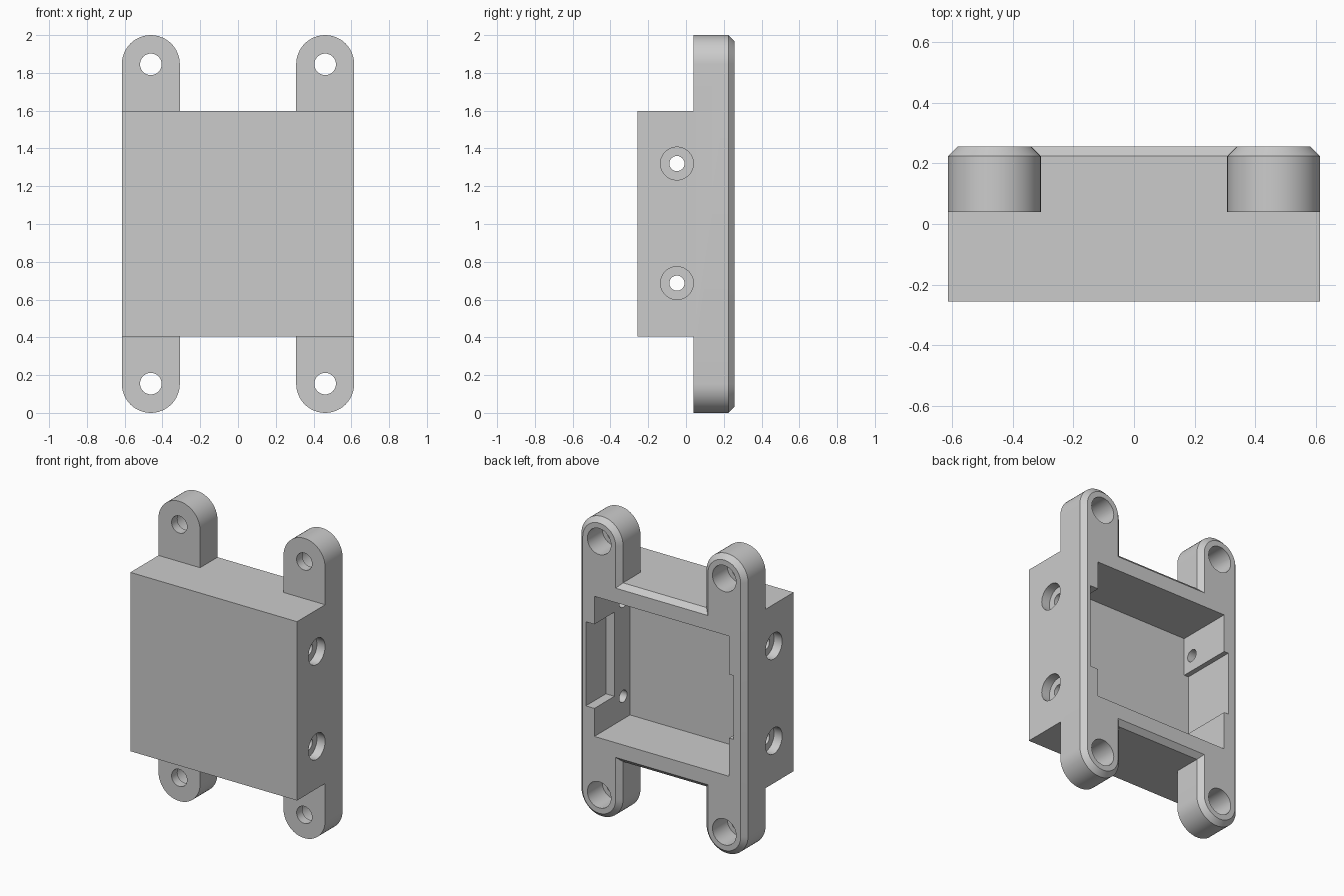
import bpy, bmesh
from math import pi, cos, sin

if "Cube" in bpy.data.objects:
    bpy.data.objects.remove(bpy.data.objects["Cube"])

W, R, FRONT, BACK, EAR_Y = 0.615, 0.1535, -0.256, 0.256, 0.04
BODY_LO, BODY_HI = 0.405, 1.598
CH = 0.032                     # rear chamfer
EAR_X = W - R                  # ear centre line


def finish(bm, name):
    bmesh.ops.recalc_face_normals(bm, faces=bm.faces)
    me = bpy.data.meshes.new(name)
    bm.to_mesh(me)
    bm.free()
    ob = bpy.data.objects.new(name, me)
    bpy.context.collection.objects.link(ob)
    return ob


def box(name, x0, x1, y0, y1, z0, z1):
    bm = bmesh.new()
    bmesh.ops.create_cube(bm, size=1)
    for v in bm.verts:
        v.co = ((x0, x1)[v.co.x > 0], (y0, y1)[v.co.y > 0], (z0, z1)[v.co.z > 0])
    return finish(bm, name)


def rod(name, axis, r, a, b, u, z):
    """Cylinder along x or y from a to b; u is the other horizontal coordinate."""
    bm = bmesh.new()
    n = 48
    rings = []
    for t in (a, b):
        ring = []
        for i in range(n):
            p, q = u + r * cos(2 * pi * i / n), z + r * sin(2 * pi * i / n)
            ring.append(bm.verts.new((t, p, q) if axis == 'x' else (p, t, q)))
        rings.append(ring)
        bm.faces.new(ring)
    for i in range(n):
        j = (i + 1) % n
        bm.faces.new((rings[0][i], rings[0][j], rings[1][j], rings[1][i]))
    return finish(bm, name)


def combine(target, tool, op):
    tool.hide_render = True
    m = target.modifiers.new(op, 'BOOLEAN')
    m.operation, m.solver, m.object = op, 'EXACT', tool
    bpy.context.view_layer.objects.active = target
    bpy.ops.object.modifier_apply(modifier=m.name)
    bpy.data.objects.remove(tool, do_unlink=True)


def outline(d):
    """H-shaped plate outline, inset by d, anticlockwise in x-z."""
    pts = []
    n = 24
    for cx, cz, start in ((EAR_X, 2 - R, 0), (-EAR_X, 2 - R, 0),
                          (-EAR_X, R, pi), (EAR_X, R, pi)):
        top = start == 0
        neck_z = BODY_HI - d if top else BODY_LO + d
        inner = (EAR_X - R + d) * (1 if cx > 0 else -1)
        arc = [(cx + (R - d) * cos(start + pi * i / n),
                cz + (R - d) * sin(start + pi * i / n)) for i in range(n + 1)]
        first = (cx > 0) == top          # neck corner follows or precedes arc
        pts += arc + [(inner, neck_z)] if first else [(inner, neck_z)] + arc
    return pts


# Mounting plate with four ears and a chamfered rear edge
bm = bmesh.new()
rings = [[bm.verts.new((x, y, z)) for x, z in outline(d)]
         for y, d in ((EAR_Y, 0), (BACK - CH, 0), (BACK, CH))]
for lo, hi in zip(rings, rings[1:]):
    for i in range(len(lo)):
        j = (i + 1) % len(lo)
        bm.faces.new((lo[i], lo[j], hi[j], hi[i]))
bm.faces.new(rings[0])
bm.faces.new(rings[-1])
housing = finish(bm, "housing")

# Box body in front of the plate
combine(housing, box("body", -W, W, FRONT, EAR_Y, BODY_LO, BODY_HI), 'UNION')

# Rear cavity with a notch in each side wall
for args in ((-0.497, 0.497, -0.12, 0.4, 0.535, 1.47),
             (0.4, 0.56, 0.045, 0.4, 0.722, 1.283),
             (-0.53, -0.4, -0.12, 0.4, 0.79, 1.215)):
    combine(housing, box("cavity_cutter", *args), 'DIFFERENCE')

# Counterbored screw holes in the ears
for s in (-1, 1):
    for z in (0.155, 1.845):
        combine(housing, rod("ear_hole", 'y', 0.057, -0.1, 0.4, s * EAR_X, z), 'DIFFERENCE')
        combine(housing, rod("ear_bore", 'y', 0.087, 0.1, 0.4, s * EAR_X, z), 'DIFFERENCE')

# Counterbored screw holes in the sides
for z in (0.687, 1.32):
    combine(housing, rod("side_hole", 'x', 0.04, -0.8, 0.8, -0.048, z), 'DIFFERENCE')
    for s in (-1, 1):
        combine(housing, rod("side_bore", 'x', 0.087, s * 0.555, s * 0.8, -0.048, z), 'DIFFERENCE')

bpy.ops.object.select_all(action='DESELECT')
housing.select_set(True)
bpy.context.view_layer.objects.active = housing
bpy.ops.object.shade_smooth_by_angle()
